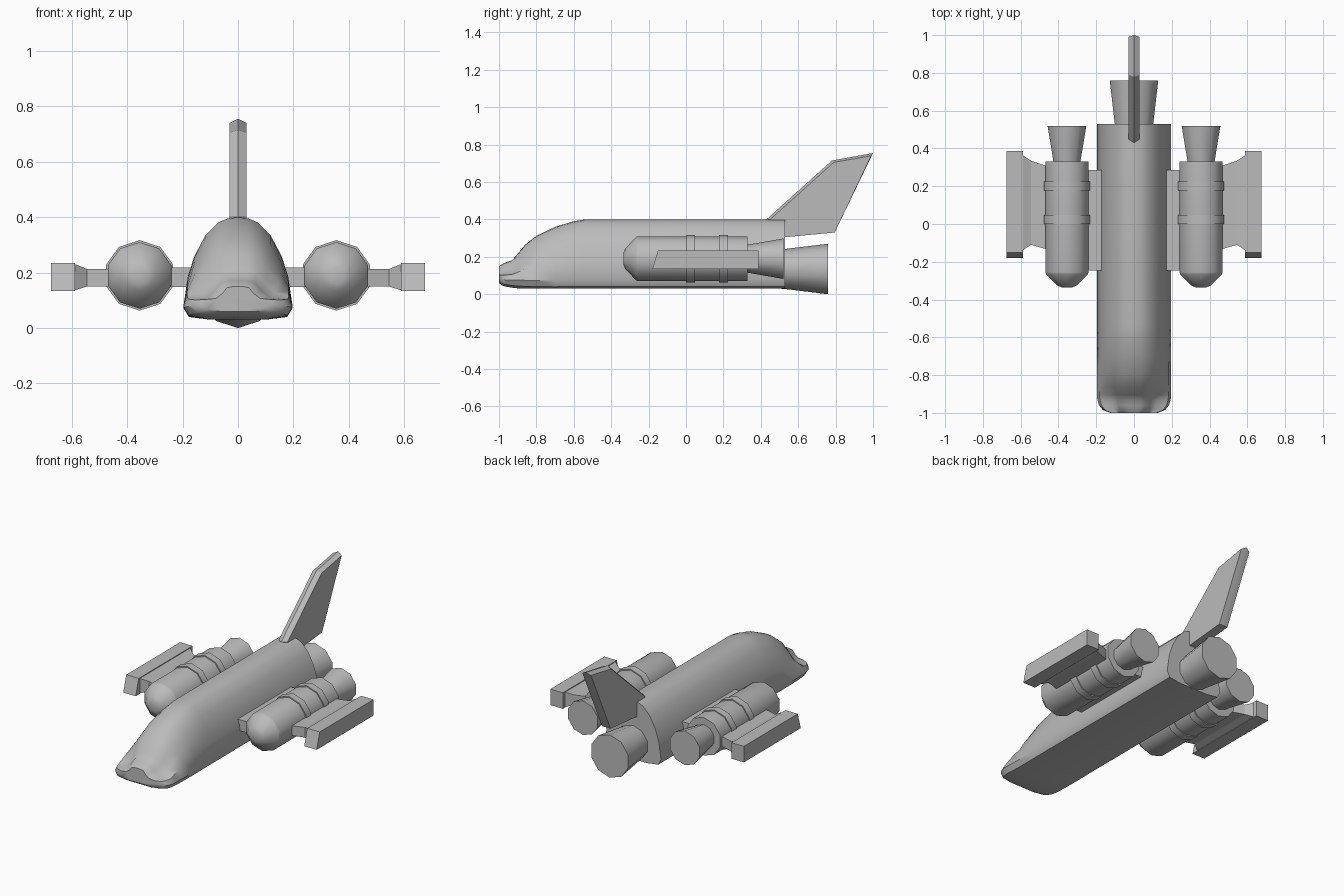
import bpy, bmesh, math
from mathutils import Vector

cube = bpy.data.objects.get("Cube")
if cube:
    bpy.data.objects.remove(cube)

grey = bpy.data.materials.new("hull_grey")
grey.use_nodes = True
COLOUR = (0.5, 0.5, 0.5, 1)
grey.diffuse_color = COLOUR
grey.node_tree.nodes["Principled BSDF"].inputs["Base Color"].default_value = COLOUR


def loft(name, rings, smooth=None):
    """Skin a list of equal-length closed rings and cap both ends."""
    bm = bmesh.new()
    rows = [[bm.verts.new(p) for p in ring] for ring in rings]
    n = len(rows[0])
    for a, b in zip(rows, rows[1:]):
        for i in range(n):
            j = (i + 1) % n
            bm.faces.new((a[i], a[j], b[j], b[i]))
    bm.faces.new(rows[0])
    bm.faces.new(rows[-1])
    bmesh.ops.recalc_face_normals(bm, faces=bm.faces)
    mesh = bpy.data.meshes.new(name)
    bm.to_mesh(mesh)
    bm.free()
    mesh.materials.append(grey)
    obj = bpy.data.objects.new(name, mesh)
    bpy.context.collection.objects.link(obj)
    if smooth:
        bpy.ops.object.select_all(action="DESELECT")
        obj.select_set(True)
        bpy.context.view_layer.objects.active = obj
        bpy.ops.object.shade_smooth_by_angle(angle=math.radians(smooth))
    return obj


def lathe(name, x, z, profile, sides=10):
    """Revolve (y, radius) pairs about an axis running front to back."""
    angles = [math.pi / 2 + math.tau * i / sides for i in range(sides)]
    rings = [[(x + r * math.cos(a), y, z + r * math.sin(a)) for a in angles]
             for y, r in profile]
    return loft(name, rings, 40)


# Fuselage: arched section melting into a flat duckbill nose
ARCH = [(0, 1), (.2, .985), (.36, .95), (.6, .82), (.8, .62), (.92, .42),
        (1, .13), (.9, .03), (.5, 0), (0, 0)]
BILL = [(0, 1), (.17, .99), (.32, .95), (.45, .72), (.64, .52), (.93, .48),
        (1, .28), (.9, .08), (.5, 0), (0, 0)]
# y, half width, bottom, top, amount of bill
STATIONS = [(-1, .125, .06, .15, 1), (-.985, .165, .047, .16, 1),
            (-.96, .185, .04, .172, 1), (-.93, .194, .035, .182, 1),
            (-.905, .197, .032, .21, .8), (-.86, .197, .03, .265, .4),
            (-.8, .197, .03, .312, .15), (-.7, .197, .03, .36, 0),
            (-.6, .197, .03, .39, 0), (-.54, .197, .03, .4, 0),
            (.53, .197, .03, .4, 0)]
hull = []
for y, w, low, top, k in STATIONS:
    half = []
    for a, b in zip(ARCH, BILL):
        px, pz = Vector(a).lerp(Vector(b), k)
        half.append((w * px, y, low + (top - low) * pz))
    hull.append(half + [(-x, yy, z) for x, yy, z in half[-2:0:-1]])
loft("fuselage", hull, 40)

# Main engine
lathe("main_nozzle", 0, .135, [(.5, .105), (.53, .107), (.76, .135)])

# Tail fin: slab with a ridge along its leading and top edges
ridge = [(.43, .4), (.78, .715), (1, .755), (.795, .33), (.53, .305), (.45, .32)]
flank = [(.45, .4), (.79, .705), (.99, .74), (.795, .33), (.53, .305), (.46, .32)]
loft("tail_fin", [[(x, y, z) for y, z in outline]
                  for x, outline in ((-.03, flank), (0, ridge), (.03, flank))])


def slab(name, side, stations):
    """Box-like part from (x, front_low, front_high, back, low, high) stations."""
    loft(name, [[(side * x, fl, lo), (side * x, fh, hi),
                 (side * x, bk, hi), (side * x, bk, lo)]
                for x, fl, fh, bk, lo, hi in stations])


# Boosters with their mounts and outer pods
for label, s in (("left", 1), ("right", -1)):
    cx, cz = s * .355, .19
    lathe(label + "_booster", cx, cz,
          [(-.335, .03), (-.325, .055), (-.265, .117), (-.255, .12), (.33, .12)])
    lathe(label + "_booster_nozzle", cx, cz, [(.32, .073), (.33, .075), (.52, .108)])
    for tag, y in (("front", 0), ("rear", .177)):
        lathe(f"{label}_{tag}_band", cx, cz, [(y, .127), (y + .047, .127)])
    slab(label + "_inner_mount", s, [(.15, -.245, -.245, .285, .148, .218),
                                     (.27, -.245, -.245, .285, .148, .218)])
    slab(label + "_outer_mount", s, [(.44, -.14, -.14, .3, .15, .213),
                                     (.545, -.11, -.11, .335, .15, .213),
                                     (.59, -.14, -.14, .365, .136, .231)])
    slab(label + "_pod", s, [(.588, -.18, -.15, .387, .134, .235),
                             (.675, -.18, -.15, .387, .134, .235)])
